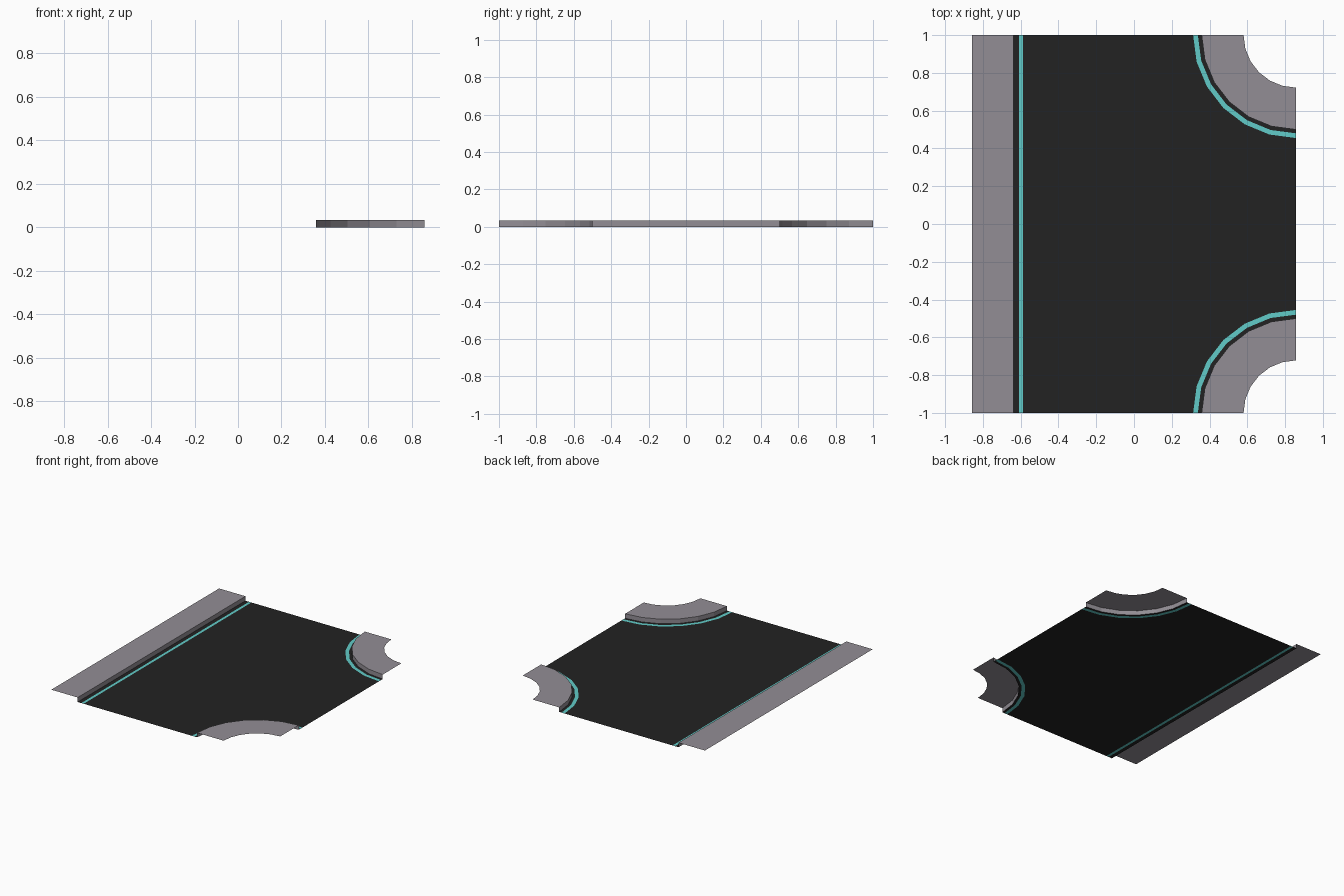
import bpy, bmesh, math
from mathutils import Vector

if "Cube" in bpy.data.objects:
    bpy.data.objects.remove(bpy.data.objects["Cube"], do_unlink=True)

HALF_X, HALF_Y, CURB = 0.858, 1.0, 0.034


def material(name, rgb):
    m = bpy.data.materials.new(name)
    m.use_nodes = True
    m.diffuse_color = (*rgb, 1)
    m.node_tree.nodes["Principled BSDF"].inputs["Base Color"].default_value = (*rgb, 1)
    return m


concrete = material("grey concrete", (0.29, 0.27, 0.30))
asphalt = material("black asphalt", (0.016, 0.016, 0.016))
paint = material("turquoise paint", (0.12, 0.60, 0.58))


def sheet(name, mat, faces):
    """Flat-shaded open surface from lists of points."""
    bm = bmesh.new()
    for pts in faces:
        bm.faces.new([bm.verts.new(p) for p in pts])
    bmesh.ops.remove_doubles(bm, verts=bm.verts, dist=1e-5)
    mesh = bpy.data.meshes.new(name)
    bm.to_mesh(mesh)
    bm.free()
    mesh.materials.append(mat)
    ob = bpy.data.objects.new(name, mesh)
    bpy.context.collection.objects.link(ob)


def ribbon(a, b):
    """Quads between two matching paths, b lying to the left of a."""
    return [(a[i], a[i + 1], b[i + 1], b[i]) for i in range(len(a) - 1)]


def corner(side, r, z):
    """Quarter arc around a right-hand corner, running forward along y."""
    pts = []
    for i in range(7):
        t = math.radians(15 * i)
        pts.append(Vector((HALF_X - r * math.sin(t), side * (HALF_Y - r * math.cos(t)), z)))
    return pts if side > 0 else pts[::-1]


def straight(x, z):
    return [Vector((x, -HALF_Y, z)), Vector((x, HALF_Y, z))]


def roadside(prefix, path, offsets):
    """Sidewalk, curb, gutter and painted line along one road edge."""
    back, curb, line, road = offsets
    top, foot = path(curb, CURB), path(curb, 0)
    parts = (("sidewalk", concrete, path(back, CURB), top),
             ("curb", concrete, top, foot),
             ("gutter", asphalt, foot, path(line, 0)),
             ("edge_line", paint, path(line, 0), path(road, 0)))
    for part, mat, a, b in parts:
        quads = ribbon(a, b)
        if prefix == "right":
            quads = [q[::-1] for q in quads]
        sheet(f"{prefix}_{part}", mat, quads)


# Straight edge on one side, rounded corners on the other
roadside("right", straight, (-HALF_X, -0.638, -0.608, -0.588))
ARC = (0.278, 0.50, 0.52, 0.545)
for side, name in ((-1, "front_corner"), (1, "back_corner")):
    roadside(name, lambda r, z, s=side: corner(s, r, z), ARC)

# Road surface, filling the space between the painted lines
left_edge = straight(-0.588, 0)
front, back = corner(-1, ARC[3], 0), corner(1, ARC[3], 0)
if front[0].y > front[-1].y:
    front.reverse()
if back[0].y > back[-1].y:
    back.reverse()
sheet("road_surface", asphalt, [front + back + left_edge[::-1]])
